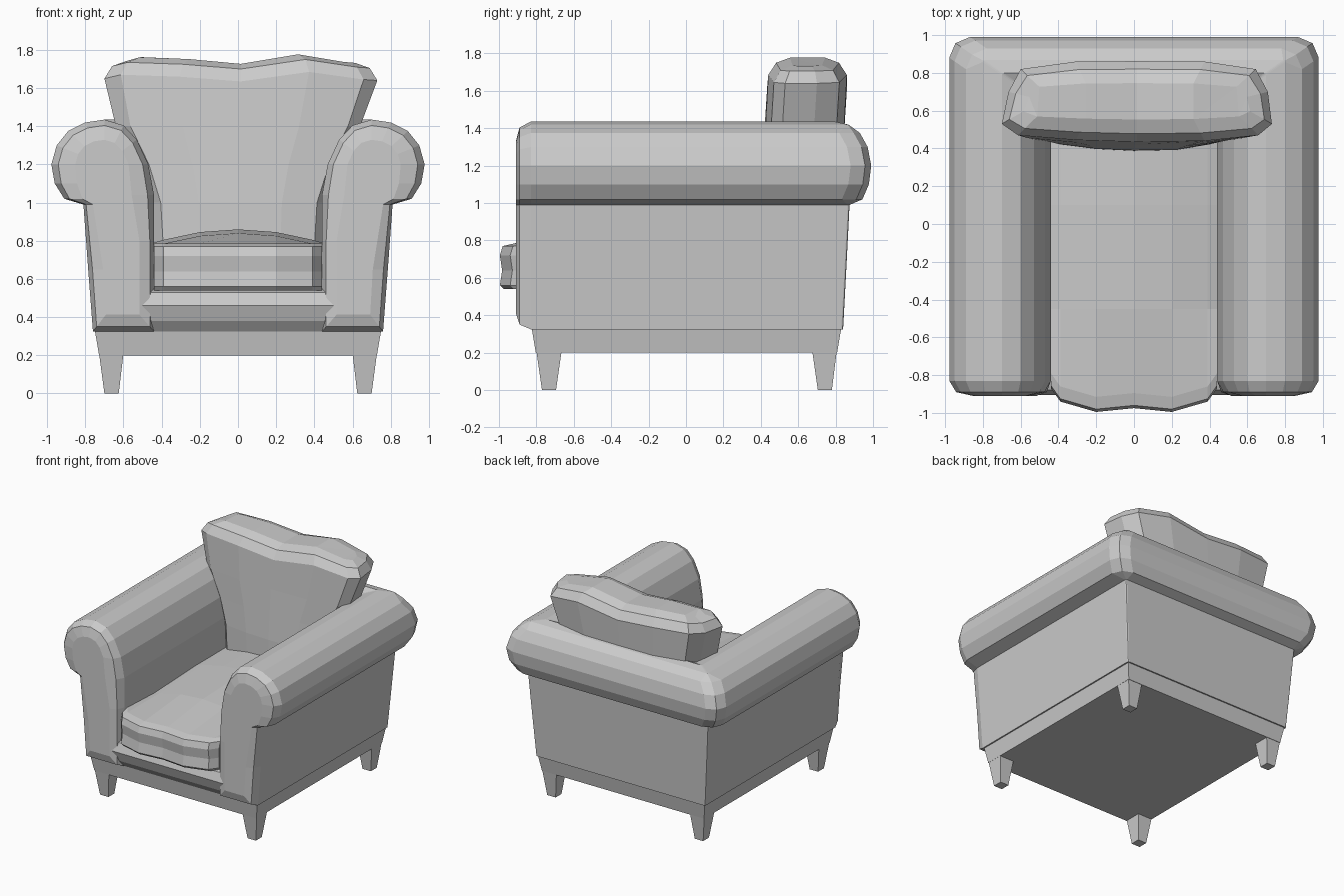
import bpy, bmesh
from mathutils import Vector

if "Cube" in bpy.data.objects:
    bpy.data.objects.remove(bpy.data.objects["Cube"])


def loft(name, rings):
    """Skin a list of equal-length closed rings and cap both ends."""
    bm = bmesh.new()
    rows = [[bm.verts.new(p) for p in ring] for ring in rings]
    n = len(rows[0])
    for a, b in zip(rows, rows[1:]):
        for i in range(n):
            j = (i + 1) % n
            bm.faces.new((a[i], a[j], b[j], b[i]))
    caps = [bm.faces.new(rows[0]), bm.faces.new(rows[-1])]
    bmesh.ops.triangulate(bm, faces=caps)
    bmesh.ops.recalc_face_normals(bm, faces=bm.faces)
    me = bpy.data.meshes.new(name)
    bm.to_mesh(me)
    bm.free()
    ob = bpy.data.objects.new(name, me)
    bpy.context.collection.objects.link(ob)
    return ob


def rect(x0, x1, y0, y1, z):
    return [(x0, y0, z), (x1, y0, z), (x1, y1, z), (x0, y1, z)]


# Rolled arms and back: one profile (distance out, height) swept round a U
profile = [(.44, .325), (.44, .55), (.44, .8), (.44, 1.04), (.47, 1.2), (.53, 1.33),
           (.60, 1.405), (.70, 1.435), (.80, 1.42), (.89, 1.375), (.95, 1.30),
           (.978, 1.2), (.96, 1.1), (.91, 1.02), (.81, .99), (.785, .65), (.76, .325)]


def front_ring(y, inset):
    ring = []
    for d, z in profile:
        spine = Vector((.61 if z < .95 else .70, min(max(z, .52), 1.2)))
        p = Vector((d, z)).lerp(spine, inset)
        ring.append((p.x, y, p.y))
    return ring


def corner_ring(a, b):
    ring = []
    for d, z in profile:
        r = .11 if d > .85 else .01
        yc = .84 + (d - .76) * .69
        ring.append((d - r * a, yc - r * b, z))
    return ring


half = [front_ring(-.91, .45), front_ring(-.89, .13), front_ring(-.83, 0),
        corner_ring(0, 1), corner_ring(.3, .3), corner_ring(1, 0)]
other = [[(-x, y, z) for x, y, z in ring] for ring in reversed(half)]
loft("arms_and_back", half + other)

# Front apron below the seat, tapering into the arm fronts
apron = [(-.83, .325), (-.875, .38), (-.905, .46), (-.88, .53), (-.80, .56),
         (.6, .56), (.6, .325)]
loft("front_apron", [[(x, y, z) for y, z in apron] for x in (-.66, .66)])

# Seat cushion: side profile lofted across the width
seat_rings = []
for x, front in [(-.44, -.87), (-.39, -.94), (-.2, -.995), (0, -.975),
                 (.2, -.995), (.39, -.94), (.44, -.87)]:
    crown = .79 + .07 * (1 - (x / .44) ** 2)
    seat_rings.append([(x, y, z) for y, z in [
        (.5, .54), (front + .02, .54), (front, .56), (front + .012, .64),
        (front, .72), (front + .015, .77), (front + .08, .785),
        (-.45, crown - .02), (.1, crown), (.5, crown)]])
loft("seat_cushion", seat_rings)

# Back cushion: plan outline (width factor, y, height offset) lofted upward
plan = [(-1, .53, 0), (-.88, .47, .02), (-.45, .445, .01), (0, .435, -.015),
        (.5, .44, .035), (.9, .47, -.005), (1, .53, -.01), (.97, .70, -.01),
        (.88, .82, -.005), (.5, .86, .035), (0, .862, -.015), (-.45, .86, .01),
        (-.86, .82, .02), (-.95, .70, 0)]
back_rings = []
for z, w, lean, depth in [(.7, .44, -.05, 1), (1.0, .46, -.045, 1), (1.2, .53, -.03, 1),
                          (1.4, .64, -.015, 1), (1.65, .715, 0, 1),
                          (1.715, .675, 0, .8), (1.742, .60, 0, .45)]:
    k = 1 if z > 1.5 else 0
    back_rings.append([(u * w + .015 * k, .65 + (y - .65) * depth + lean, z + dz * k)
                       for u, y, dz in plan])
loft("back_cushion", back_rings)

# Base frame
loft("base_frame", [rect(-.728, .728, -.803, .808, .2),
                    rect(-.75, .75, -.825, .83, .33)])

# Tapered legs
for sx, side in ((1, "right"), (-1, "left")):
    for sy, end in ((1, "back"), (-1, "front")):
        loft(f"{end}_{side}_leg", [
            rect(sx * .625, sx * .70, sy * .70 + .005, sy * .775 + .005, 0),
            rect(sx * .60, sx * .728, sy * .67 + .005, sy * .803 + .003, .21)])
